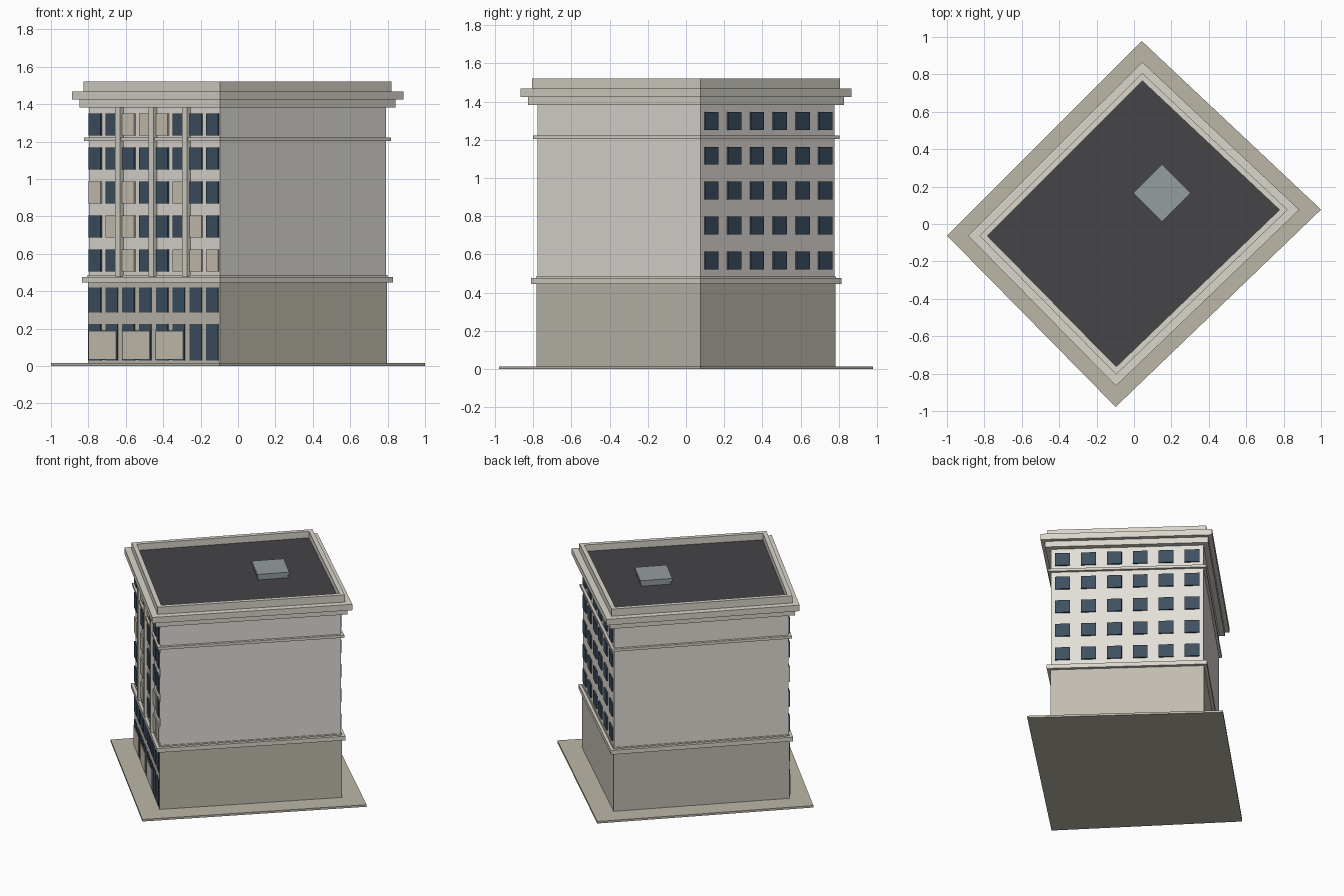
import bpy, bmesh
from mathutils import Vector

if "Cube" in bpy.data.objects:
    bpy.data.objects.remove(bpy.data.objects["Cube"])

# Slightly skewed lot outline, counter-clockwise: left, front, right, back corners
LOT = [Vector(p) for p in ((-1, -0.062), (-0.098, -0.978), (1, 0.077), (0.042, 0.978))]
WALL_INSET = 0.14


def material(name, *rgb):
    m = bpy.data.materials.new(name)
    m.diffuse_color = (*rgb, 1)
    m.use_nodes = True
    m.node_tree.nodes["Principled BSDF"].inputs["Base Color"].default_value = m.diffuse_color
    return m


WALL = material("wall", 0.77, 0.74, 0.69)
BASE = material("base_stone", 0.54, 0.51, 0.44)
TRIM = material("trim", 0.70, 0.67, 0.60)
PAVE = material("paving", 0.50, 0.47, 0.39)
ROOF = material("roofing", 0.058, 0.056, 0.062)
GLASS = material("glass", 0.05, 0.08, 0.12)
BLIND = material("blind", 0.62, 0.56, 0.47)
METAL = material("metal", 0.30, 0.34, 0.35)


def outline(d):
    """Wall outline pushed outwards by d."""
    d -= WALL_INSET
    pts = []
    for i in range(4):
        a, p, b = LOT[i - 1], LOT[i], LOT[(i + 1) % 4]
        u, v = (p - a).normalized(), (b - p).normalized()
        n, m = Vector((u.y, -u.x)), Vector((v.y, -v.x))
        pts.append(p + (n + m) * d / (1 + n.dot(m)))
    return pts


def add_prism(bm, pts, z0, z1):
    lo = [bm.verts.new((p.x, p.y, z0)) for p in pts]
    hi = [bm.verts.new((p.x, p.y, z1)) for p in pts]
    bm.faces.new(lo[::-1])
    bm.faces.new(hi)
    for i in range(4):
        j = (i + 1) % 4
        bm.faces.new((lo[i], lo[j], hi[j], hi[i]))


def finish(name, bm, mat):
    bmesh.ops.recalc_face_normals(bm, faces=bm.faces)
    me = bpy.data.meshes.new(name)
    bm.to_mesh(me)
    bm.free()
    me.materials.append(mat)
    ob = bpy.data.objects.new(name, me)
    bpy.context.collection.objects.link(ob)
    return ob


def layer(name, d, z0, z1, mat):
    bm = bmesh.new()
    add_prism(bm, outline(d), z0, z1)
    finish(name, bm, mat)


def facade(name, side, rects, depth, mat):
    """Boxes on one wall; rects hold start/end fractions and heights."""
    q = outline(0)
    a, b = q[side], q[(side + 1) % 4]
    u = (b - a).normalized()
    n = Vector((u.y, -u.x))
    bm = bmesh.new()
    for s0, s1, z0, z1 in rects:
        p0, p1 = a.lerp(b, s0), a.lerp(b, s1)
        add_prism(bm, [p0 + n * depth, p1 + n * depth, p1 - n * 0.02, p0 - n * 0.02], z0, z1)
    finish(name, bm, mat)


# Stacked masses and mouldings
layer("pavement", 0.14, 0, 0.015, PAVE)
layer("ground_storey", 0, 0.015, 0.446, BASE)
layer("upper_storeys", -0.004, 0.446, 1.382, WALL)
layer("storey_band", 0.022, 0.446, 0.477, TRIM)
layer("storey_band_fillet", 0.002, 0.477, 0.486, TRIM)
layer("upper_string_course", 0.014, 1.203, 1.222, TRIM)
layer("cornice_bed", 0.032, 1.382, 1.424, TRIM)
layer("cornice_shelf", 0.060, 1.424, 1.468, TRIM)
layer("roof_deck", -0.012, 1.46, 1.473, ROOF)

# Parapet ring
bm = bmesh.new()
rings = [[bm.verts.new((p.x, p.y, z)) for p in outline(d)]
         for d, z in ((0.017, 1.468), (0.017, 1.521), (-0.013, 1.521), (-0.013, 1.468))]
for k in range(4):
    r, s = rings[k], rings[(k + 1) % 4]
    for i in range(4):
        j = (i + 1) % 4
        bm.faces.new((r[i], r[j], s[j], s[i]))
finish("parapet", bm, TRIM)

# Roof hatch with lid
for name, h, z0, z1 in (("hatch_curb", 0.145, 1.473, 1.495), ("hatch_lid", 0.154, 1.495, 1.517)):
    bm = bmesh.new()
    c = Vector((0.15, 0.166))
    add_prism(bm, [c + Vector(o) * h for o in ((-1, 0), (0, -1), (1, 0), (0, 1))], z0, z1)
    finish(name, bm, METAL)

# Street facade: eight window columns, "b" marks a drawn blind
PITCH, WIDTH, EDGE = 0.1268, 0.09, 0.0112
COLS = [(EDGE + i * PITCH, EDGE + i * PITCH + WIDTH) for i in range(8)]
rows = ["ggbbbggg", "gggggggg", "bgbggbgg", "gbbgggbg", "ggbggbbb"]
glass, blinds = [], []
for r, pattern in enumerate(rows):
    top = 1.35 - r * 0.1818
    for (s0, s1), kind in zip(COLS, pattern):
        (blinds if kind == "b" else glass).append((s0, s1, top - 0.117, top))
for s0, s1 in COLS:
    glass += [(s0, s1, 0.285, 0.42), (s0, s1, 0.03, 0.225)]
facade("street_windows", 0, glass, 0.005, GLASS)
facade("street_blinds", 0, blinds, 0.005, BLIND)

# Shopfronts span window pairs, pilasters stand between the pairs
shops = [(COLS[i][0], COLS[i + 1][1], 0.033, 0.19) for i in (0, 2, 4)]
facade("shop_frames", 0, shops, 0.007, GLASS)
facade("shop_panels", 0, [(a + 0.006, b - 0.006, z + 0.005, y - 0.005) for a, b, z, y in shops],
       0.010, BLIND)
facade("pilasters", 0, [(COLS[i][1], COLS[i + 1][0], 0.48, 1.384) for i in (1, 3, 5)],
       0.022, TRIM)

# Rear facade: six columns by five rows
facade("rear_windows", 2,
       [(0.032 + i * 0.1685, 0.032 + i * 0.1685 + 0.096, 1.252 - r * 0.1825, 1.346 - r * 0.1825)
        for i in range(6) for r in range(5)], 0.006, GLASS)
